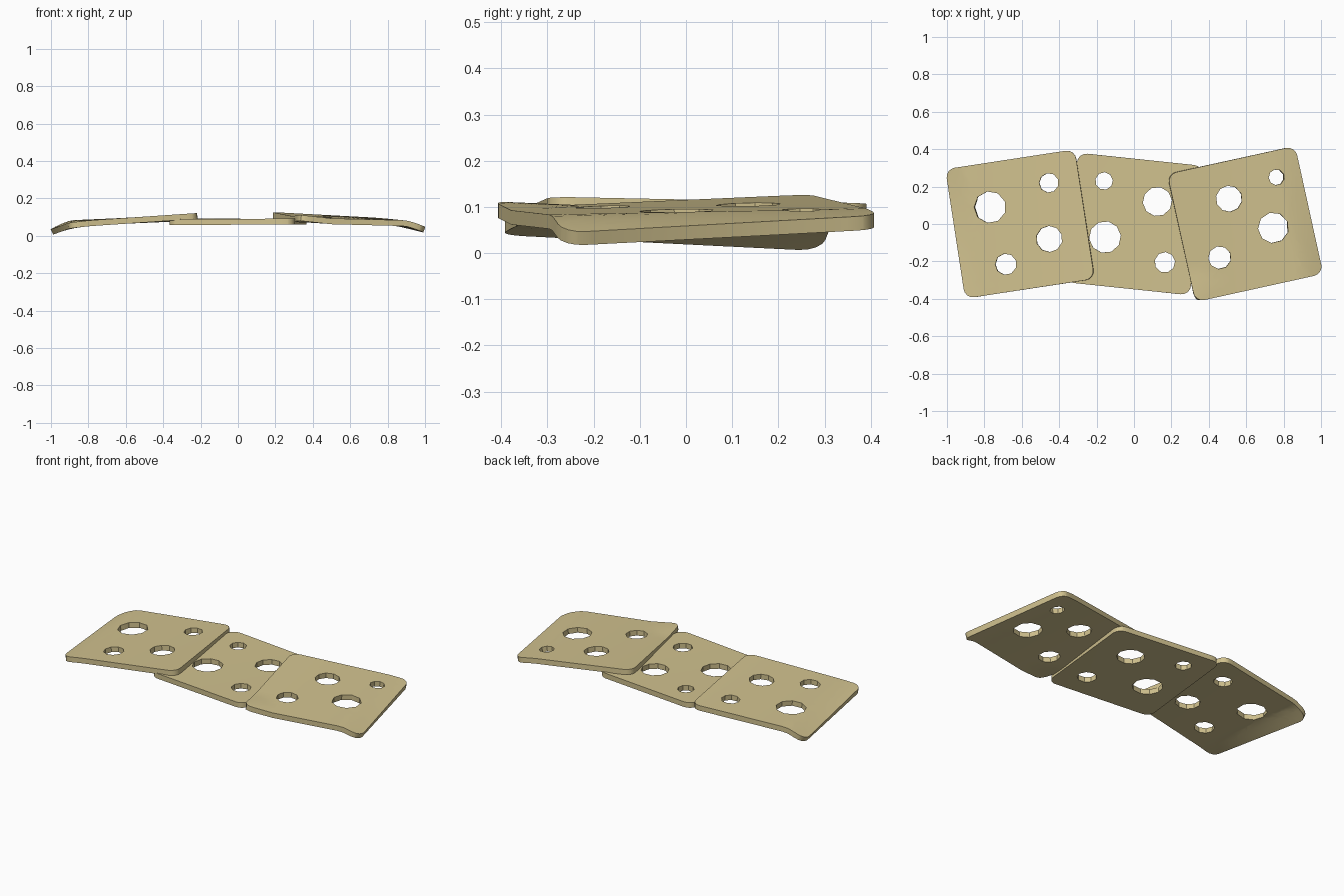
import bpy, bmesh, math
from mathutils import Vector, Matrix

if "Cube" in bpy.data.objects:
    bpy.data.objects.remove(bpy.data.objects["Cube"])

THICK = 0.031
cheese = bpy.data.materials.new("pale_cheese")
cheese.use_nodes = True
tint = (0.64, 0.54, 0.275, 1)
cheese.diffuse_color = tint
cheese.node_tree.nodes["Principled BSDF"].inputs["Base Color"].default_value = tint


def add_loop(bm, points):
    verts = [bm.verts.new((p[0], p[1], 0)) for p in points]
    return [bm.edges.new((v, verts[i - 1])) for i, v in enumerate(verts)]


def rounded_square(half_x, half_y, radius=0.05, steps=4):
    points = []
    for k, (sx, sy) in enumerate(((1, 1), (-1, 1), (-1, -1), (1, -1))):
        for i in range(steps + 1):
            a = (k + i / steps) * math.pi / 2
            points.append((sx * (half_x - radius) + radius * math.cos(a),
                           sy * (half_y - radius) + radius * math.sin(a)))
    return points


def make_slice(name, centre_x, degrees, size, holes, heights, side=0, bend=(0, 0), curl=0):
    """heights: back left, back right, front right, front left; bend: back, front of the outer end"""
    hx, hy = size[0] / 2, size[1] / 2
    turn = Matrix.Rotation(math.radians(degrees), 3, 'Z')
    centre = Vector((centre_x, 0, 0))
    bm = bmesh.new()

    # Outline and holes, filled as one flat sheet
    edges = add_loop(bm, rounded_square(hx, hy))
    for x, y, r, sides in holes:
        c = turn.inverted() @ (Vector((x, y, 0)) - centre)
        edges += add_loop(bm, [(c.x + r * math.cos(math.tau * i / sides + 0.2),
                                c.y + r * math.sin(math.tau * i / sides + 0.2))
                               for i in range(sides)])
    bmesh.ops.triangle_fill(bm, edges=edges, use_beauty=True, normal=(0, 0, 1))

    # Cross cuts let the sheet bend
    for axis, half in ((0, hx), (1, hy)):
        for i in range(-9, 10):
            co, no = Vector(), Vector()
            co[axis], no[axis] = half * i / 10, 1
            bmesh.ops.bisect_plane(bm, geom=bm.verts[:] + bm.edges[:] + bm.faces[:],
                                   plane_co=co, plane_no=no, dist=1e-5)

    # Warp: tilted sheet, drooping outer end, curled front corner
    bl, br, fr, fl = heights
    for v in bm.verts:
        u, w = v.co.x / hx, v.co.y / hy
        s, t = (u + 1) / 2, (w + 1) / 2
        z = (bl * (1 - s) + br * s) * t + (fl * (1 - s) + fr * s) * (1 - t)
        droop = max(0, (side * u - 0.65) / 0.35) ** 1.3
        z += droop * (bend[0] * t + bend[1] * (1 - t))
        z += curl * max(0, 1 - math.hypot(u + 1, w + 1) / 0.5)
        v.co = turn @ v.co + centre
        v.co.z = z
    for f in bm.faces:
        f.normal_update()
        if f.normal.z < 0:
            f.normal_flip()

    mesh = bpy.data.meshes.new(name)
    bm.to_mesh(mesh)
    bm.free()
    mesh.materials.append(cheese)
    obj = bpy.data.objects.new(name, mesh)
    bpy.context.collection.objects.link(obj)
    bpy.ops.object.select_all(action='DESELECT')
    obj.select_set(True)
    bpy.context.view_layer.objects.active = obj
    solid = obj.modifiers.new("thickness", 'SOLIDIFY')
    solid.thickness = THICK
    solid.offset = -1
    bpy.ops.object.modifier_apply(modifier=solid.name)
    bpy.ops.object.shade_smooth_by_angle(angle=math.radians(35))
    return obj


make_slice("right_slice", -0.61, 8.7, (0.70, 0.70),
           [(-0.77, 0.09, 0.085, 9), (-0.455, 0.22, 0.052, 9),
            (-0.453, -0.08, 0.07, 10), (-0.685, -0.215, 0.057, 9)],
           (0.078, 0.108, 0.122, 0.075), side=-1, bend=(-0.046, -0.005))

make_slice("middle_slice", 0, -6, (0.675, 0.695),
           [(-0.16, 0.23, 0.047, 9), (0.125, 0.12, 0.078, 10),
            (-0.155, -0.07, 0.085, 10), (0.165, -0.205, 0.055, 9)],
           (0.092, 0.09, 0.092, 0.088))

make_slice("left_slice", 0.595, 12.4, (0.70, 0.70),
           [(0.508, 0.135, 0.07, 10), (0.762, 0.25, 0.042, 9),
            (0.745, -0.02, 0.082, 9), (0.458, -0.18, 0.061, 9)],
           (0.127, 0.09, 0.08, 0.097), side=1, bend=(-0.008, -0.036), curl=0.015)
